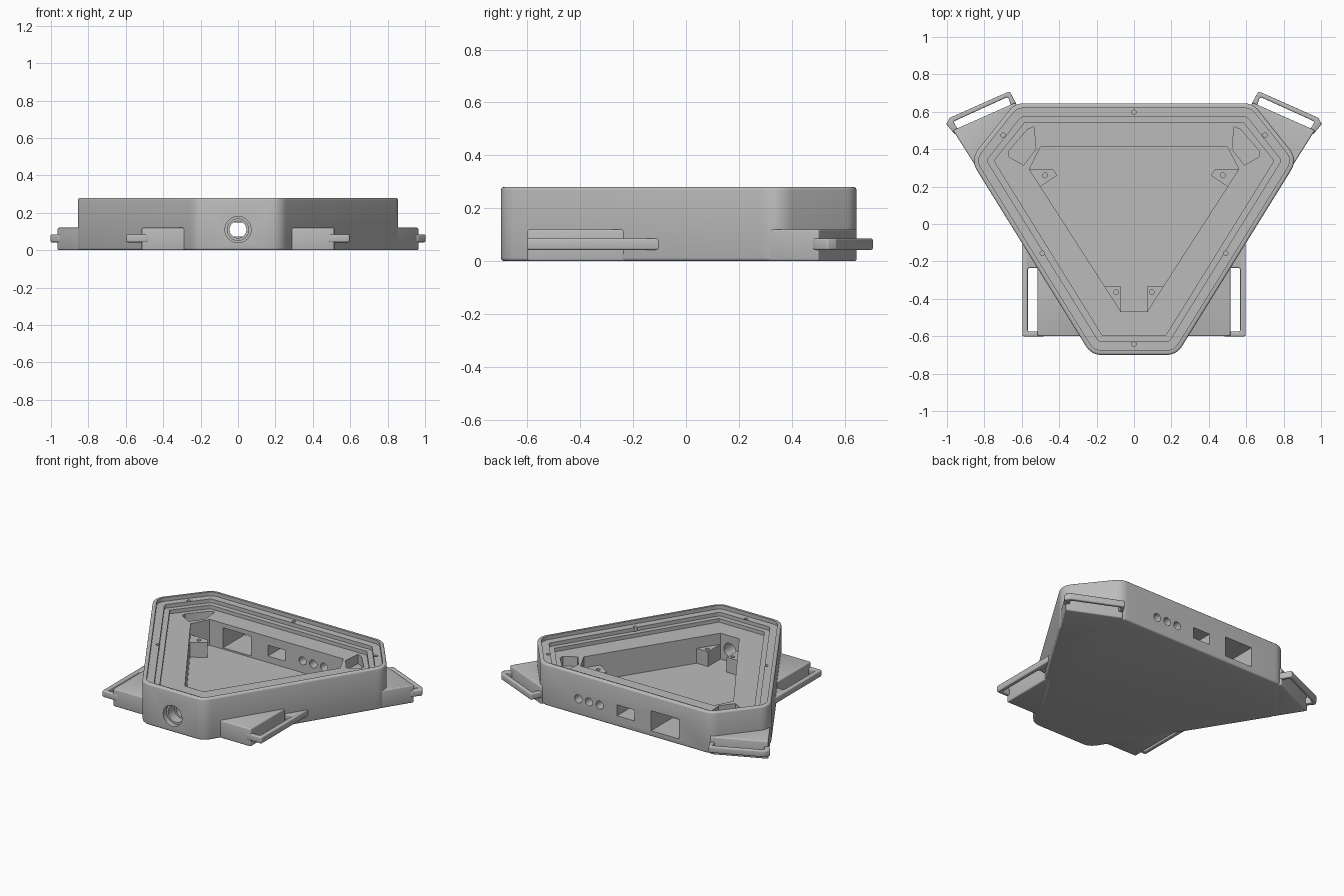
import bpy, bmesh, math
from mathutils import Vector, Matrix

if "Cube" in bpy.data.objects:
    bpy.data.objects.remove(bpy.data.objects["Cube"])

gray = bpy.data.materials.new("light gray plastic")
gray.use_nodes = True
gray.diffuse_color = (0.5, 0.5, 0.5, 1)
gray.node_tree.nodes["Principled BSDF"].inputs["Base Color"].default_value = (0.5, 0.5, 0.5, 1)


def add_object(name, bm):
    bmesh.ops.recalc_face_normals(bm, faces=bm.faces)
    mesh = bpy.data.meshes.new(name)
    bm.to_mesh(mesh)
    bm.free()
    mesh.materials.append(gray)
    obj = bpy.data.objects.new(name, mesh)
    bpy.context.collection.objects.link(obj)
    return obj


def mirror_points(points, side):
    return [(x * side, y) for x, y in points]


def symmetric(half):
    """Closed outline from its +x half, listed from front to back."""
    return half + [(-x, y) for x, y in reversed(half)]


def inset(points, d):
    """Move every edge of a convex counter-clockwise outline inward."""
    pts = [Vector(p) for p in points]
    out = []
    for i, p in enumerate(pts):
        a = (p - pts[i - 1]).normalized()
        b = (pts[(i + 1) % len(pts)] - p).normalized()
        n1, n2 = Vector((-a.y, a.x)), Vector((-b.y, b.x))
        out.append(p + (n1 + n2) * d / (1 + n1.dot(n2)))
    return out


def rounded(points, r, steps=8):
    """Replace each corner with a smooth arc."""
    pts = [Vector(p) for p in points]
    out = []
    for i, p in enumerate(pts):
        a = (pts[i - 1] - p)
        b = (pts[(i + 1) % len(pts)] - p)
        turn = math.pi - a.angle(b)
        t = min(r * math.tan(turn / 2), a.length * 0.45, b.length * 0.45)
        start, end = p + a.normalized() * t, p + b.normalized() * t
        for k in range(steps + 1):
            f = k / steps
            out.append(start * (1 - f) ** 2 + p * 2 * f * (1 - f) + end * f ** 2)
    return out


def prism(name, points, z0, z1, bevel=0.0):
    bm = bmesh.new()
    face = bm.faces.new([bm.verts.new((p[0], p[1], z0)) for p in points])
    new = bmesh.ops.extrude_face_region(bm, geom=[face])["geom"]
    for v in new:
        if isinstance(v, bmesh.types.BMVert):
            v.co.z = z1
    bmesh.ops.recalc_face_normals(bm, faces=bm.faces)
    if bevel:
        rims = [e for e in bm.edges if abs(e.verts[0].co.z - e.verts[1].co.z) < 1e-5]
        bmesh.ops.bevel(bm, geom=rims, offset=bevel, offset_type='OFFSET',
                        segments=3, profile=0.5, affect='EDGES')
    return add_object(name, bm)


def cylinder(name, r, start, end, sides=32):
    start, end = Vector(start), Vector(end)
    axis = end - start
    bm = bmesh.new()
    turn = axis.to_track_quat('Z', 'Y').to_matrix().to_4x4()
    bmesh.ops.create_cone(bm, cap_ends=True, segments=sides, radius1=r, radius2=r,
                          depth=axis.length,
                          matrix=Matrix.Translation((start + end) / 2) @ turn)
    return add_object(name, bm)


def box(name, x0, x1, y0, y1, z0, z1):
    return prism(name, [(x0, y0), (x1, y0), (x1, y1), (x0, y1)], z0, z1)


def cut(target, cutter):
    cutter.hide_render = True
    mod = target.modifiers.new("cut", 'BOOLEAN')
    mod.operation = 'DIFFERENCE'
    mod.solver = 'EXACT'
    mod.object = cutter
    bpy.context.view_layer.objects.active = target
    bpy.ops.object.modifier_apply(modifier=mod.name)
    bpy.data.objects.remove(cutter)


# Main body: truncated triangle with rounded corners
TOP, LEDGE, FLOOR, PORT_Z = 0.28, 0.205, 0.03, 0.11
outline = symmetric([(0.228, -0.7), (0.876, 0.345), (0.637, 0.645)])
outline = outline[:3] + outline[3:]
body = prism("body", rounded(outline, 0.1), 0, TOP, 0.012)

# Stepped lid seat
for d, z in ((0.025, 0.255), (0.072, 0.23), (0.105, LEDGE)):
    cut(body, prism("seat_cutter", rounded(inset(outline, d), max(0.1 - d, 0.004)), z, TOP + 0.1))

# Deep central bay
bay = symmetric([(0.07, -0.468), (0.56, 0.293), (0.5, 0.412)])
cut(body, prism("bay_cutter", bay, FLOOR, TOP + 0.1))

# Corner pockets in the ledge
pocket = [(0.535, 0.52), (0.525, 0.4), (0.59, 0.315), (0.67, 0.36), (0.67, 0.39), (0.57, 0.505)]
for side in (1, -1):
    cut(body, prism("pocket_cutter", mirror_points(pocket, side), 0.14, LEDGE + 0.02))

# Lid screw holes
for x, y in ((0, 0.597), (0, -0.642), (0.7, 0.475), (-0.7, 0.475), (0.49, -0.157), (-0.49, -0.157)):
    cut(body, cylinder("screw_cutter", 0.012, (x, y, 0.2), (x, y, TOP), 16))

# Stepped round opening in the front wall
for r, y in ((0.07, -0.665), (0.057, -0.6), (0.045, -0.4)):
    cut(body, cylinder("bore_cutter", r, (0, -0.8, PORT_Z), (0, y, PORT_Z), 40))

# Ports in the back wall: three round, one slot, one rectangle
for x in (0.355, 0.275, 0.195):
    cut(body, cylinder("round_port_cutter", 0.027, (x, 0.35, PORT_Z), (x, 0.8, PORT_Z)))
cut(body, box("slot_cutter", -0.065, 0.065, 0.35, 0.8, PORT_Z - 0.037, PORT_Z + 0.037))
cut(body, box("window_cutter", -0.4, -0.19, 0.35, 0.8, 0.04, 0.175))

# Mirrored parts: strap wings, strap loops and standoffs
front_wing = [(0.24, -0.6), (0.515, -0.6), (0.515, -0.2), (0.45, -0.25)]
front_loop = [(0.48, -0.602), (0.597, -0.602), (0.597, -0.08), (0.57, -0.08),
              (0.49, -0.235), (0.568, -0.235), (0.568, -0.575), (0.48, -0.575)]
back_wing = [(0.765, 0.18), (0.967, 0.5), (0.952, 0.508), (0.636, 0.648), (0.6, 0.6), (0.7, 0.3)]
back_loop = [(0.94, 0.47), (0.965, 0.487), (1.004, 0.535), (0.985, 0.568), (0.665, 0.71),
             (0.625, 0.635), (0.655, 0.625), (0.674, 0.68), (0.967, 0.547), (0.94, 0.505)]
back_standoff = [(0.6, 0.295), (0.435, 0.295), (0.41, 0.26), (0.5, 0.2), (0.54, 0.2)]
front_standoff = [(0.07, -0.335), (0.155, -0.335), (0.2, -0.35), (0.12, -0.5), (0.07, -0.5)]

for side, label in ((1, "left"), (-1, "right")):
    for end, wing, loop in (("front", front_wing, front_loop), ("back", back_wing, back_loop)):
        prism(f"{end}_{label}_wing", rounded(mirror_points(wing, side), 0.01, 4), 0, 0.12, 0.008)
        prism(f"{end}_{label}_strap_loop", rounded(mirror_points(loop, side), 0.012, 4),
              0.042, 0.085, 0.007)
    for end, post, hole in (("front", front_standoff, (0.095, -0.365)),
                            ("back", back_standoff, (0.475, 0.26))):
        standoff = prism(f"{end}_{label}_standoff", mirror_points(post, side), 0.02, 0.13)
        x, y = hole[0] * side, hole[1]
        cut(standoff, cylinder("hole_cutter", 0.013, (x, y, 0.07), (x, y, 0.2), 16))

# Soft shading on the fillets, crisp edges elsewhere
for obj in bpy.context.collection.objects:
    if obj.type == 'MESH':
        bpy.ops.object.select_all(action='DESELECT')
        obj.select_set(True)
        bpy.context.view_layer.objects.active = obj
        bpy.ops.object.shade_smooth_by_angle(angle=math.radians(32))
